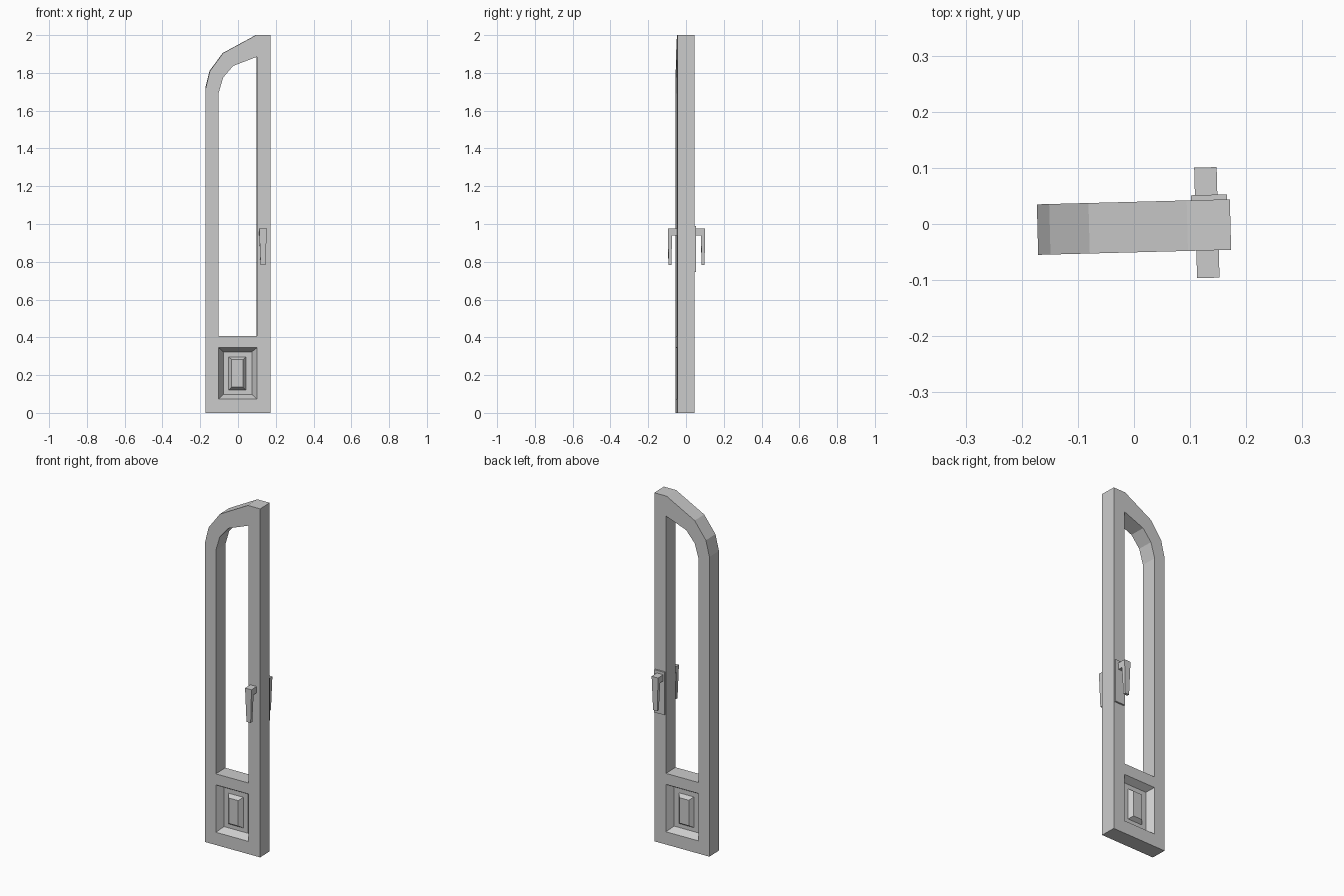
import bpy, bmesh, math
from mathutils import Matrix, Vector

if "Cube" in bpy.data.objects:
    bpy.data.objects.remove(bpy.data.objects["Cube"])

HALF = 0.045  # half the leaf thickness
PLACE = Matrix.Translation((0, -0.0055, 0)) @ Matrix.Rotation(math.radians(1.5), 4, 'Z')


def finish(bm, name):
    bmesh.ops.remove_doubles(bm, verts=bm.verts, dist=1e-5)
    bmesh.ops.recalc_face_normals(bm, faces=bm.faces)
    mesh = bpy.data.meshes.new(name)
    bm.to_mesh(mesh)
    bm.free()
    mesh.transform(PLACE)
    obj = bpy.data.objects.new(name, mesh)
    bpy.context.collection.objects.link(obj)
    return obj


def ring(bm, points, y):
    return [bm.verts.new((x, y, z)) for x, z in points]


def bridge(bm, a, b):
    n = len(a)
    for i in range(n):
        j = (i + 1) % n
        bm.faces.new((a[i], a[j], b[j], b[i]))


def rect(x0, x1, z0, z1):
    return [(x0, z0), (x1, z0), (x1, z1), (x0, z1)]


# Door leaf: outline, glazing opening and sunk panel on both faces
outline = [(-0.172, 0), (0.172, 0), (0.172, 2), (0.095, 2),
           (-0.08, 1.905), (-0.15, 1.81), (-0.172, 1.72)]
window = [(-0.105, 0.408), (0.099, 0.408), (0.099, 1.885),
          (-0.027, 1.837), (-0.08, 1.775), (-0.105, 1.69)]
panel = [(rect(-0.104, 0.099, 0.073, 0.345), 0.0),
         (rect(-0.078, 0.073, 0.098, 0.323), 0.037),
         (rect(-0.050, 0.042, 0.121, 0.297), 0.037),
         (rect(-0.034, 0.025, 0.136, 0.282), 0.015)]

bm = bmesh.new()
sides = []
for s in (-1, 1):
    outer, hole = ring(bm, outline, s * HALF), ring(bm, window, s * HALF)
    steps = [ring(bm, pts, s * (HALF - depth)) for pts, depth in panel]
    edges = []
    for loop in (outer, hole, steps[0]):
        edges += [bm.edges.new((loop[i - 1], loop[i])) for i in range(len(loop))]
    bmesh.ops.triangle_fill(bm, use_beauty=True, edges=edges, normal=Vector((0, s, 0)))
    for a, b in zip(steps, steps[1:]):
        bridge(bm, a, b)
    bm.faces.new(steps[-1])
    sides.append((outer, hole))
bridge(bm, sides[0][0], sides[1][0])
bridge(bm, sides[0][1], sides[1][1])
finish(bm, "door_leaf")

# Lock plate on the back face
bm = bmesh.new()
bmesh.ops.create_cube(bm, size=1, matrix=Matrix.Translation((0.135, HALF + 0.0035, 0.8675))
                      @ Matrix.Diagonal((0.064, 0.011, 0.245, 1)))
finish(bm, "lock_plate")


# Tapered hanging handles: (distance from base, height, half width)
def handle(name, side, base):
    profile = [(-0.002, 0.975, 0.02), (0.049, 0.975, 0.02), (0.046, 0.782, 0.013),
               (0.031, 0.782, 0.013), (0.027, 0.938, 0.0187), (-0.002, 0.938, 0.0187)]
    bm = bmesh.new()
    a, b = ([bm.verts.new((0.130 + k * w, side * (base + d), z)) for d, z, w in profile]
            for k in (-1, 1))
    bridge(bm, a, b)
    for cap in (a, b):
        bm.faces.new((cap[0], cap[1], cap[4], cap[5]))
        bm.faces.new((cap[1], cap[2], cap[3], cap[4]))
    finish(bm, name)


handle("front_handle", -1, HALF)
handle("back_handle", 1, HALF + 0.009)
